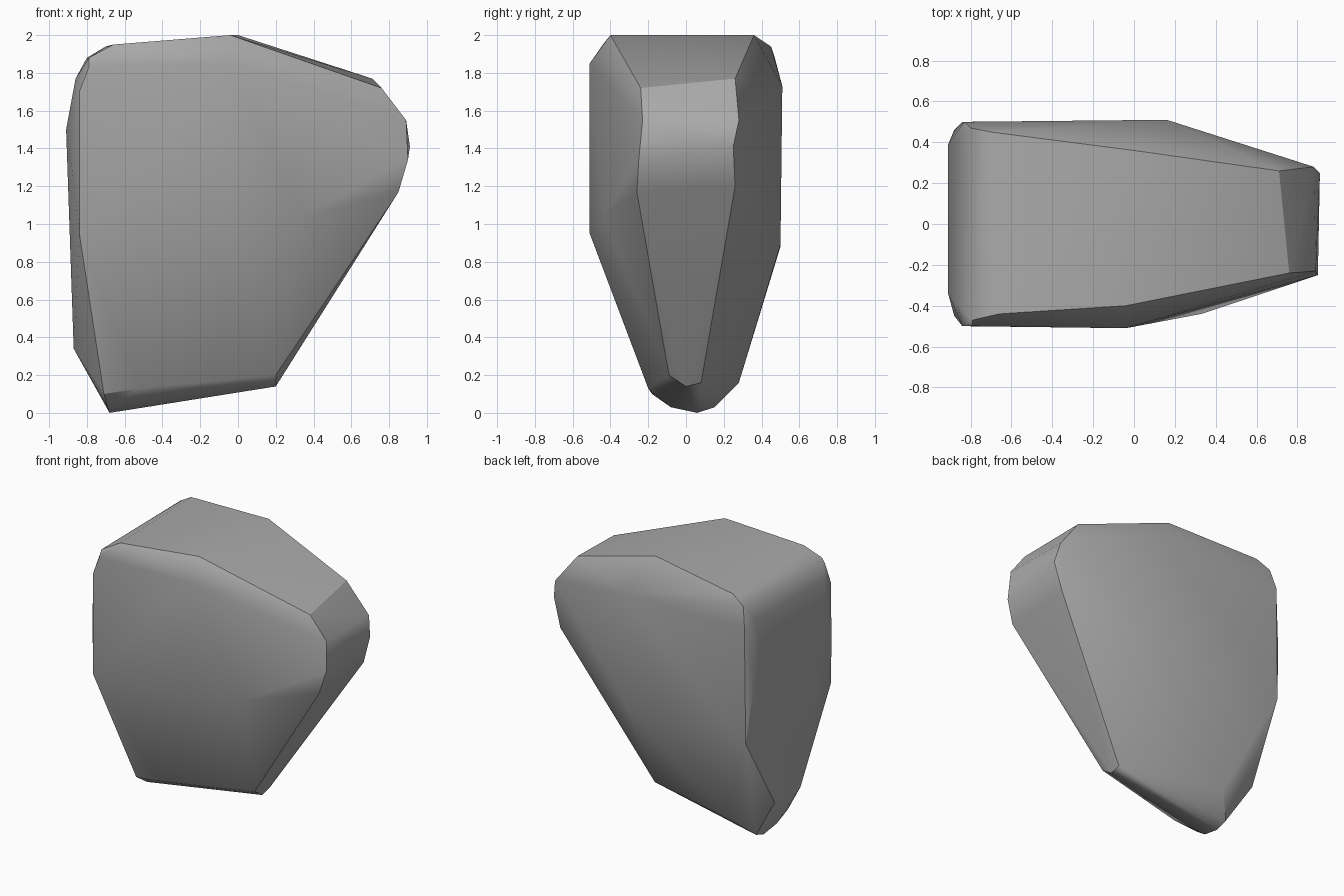
import bpy
import bmesh
import math

# Remove only the default cube
default_cube = bpy.data.objects.get("Cube")
if default_cube:
    bpy.data.objects.remove(default_cube, do_unlink=True)


def make_material(name, colour):
    """One flat colour for viewport and render."""
    material = bpy.data.materials.new(name)
    material.use_nodes = True
    material.diffuse_color = colour
    shader = next(n for n in material.node_tree.nodes if n.type == "BSDF_PRINCIPLED")
    shader.inputs["Base Color"].default_value = colour
    shader.inputs["Roughness"].default_value = 0.8
    return material


def hull_object(name, groups, material):
    """Wrap the chiselled corners of every group in one convex stone skin."""
    bm = bmesh.new()
    for corners in groups:
        for corner in corners:
            bm.verts.new(corner)
    result = bmesh.ops.convex_hull(bm, input=bm.verts[:])
    loose = [v for v in bm.verts if not v.link_faces]
    bmesh.ops.delete(bm, geom=loose, context="VERTS")
    # Merge almost coplanar triangles into clean facets
    bmesh.ops.dissolve_limit(bm, angle_limit=math.radians(1),
                             verts=bm.verts[:], edges=bm.edges[:])
    bmesh.ops.recalc_face_normals(bm, faces=bm.faces[:])
    mesh = bpy.data.meshes.new(name)
    bm.to_mesh(mesh)
    bm.free()
    mesh.materials.append(material)
    rock = bpy.data.objects.new(name, mesh)
    bpy.context.collection.objects.link(rock)
    return rock


# Broad front face, bulging at its middle
front_face = [(-.04, -.51, .95), (-.04, -.51, 1.85), (-.79, -.5, 1.83),
              (-.84, -.5, 1.7), (-.84, -.5, .95), (.33, -.44, 1.04)]

# Broad back face
back_face = [(.13, .5, .89), (.16, .51, 1.73), (-.83, .5, 1.74),
             (-.84, .5, .88), (-.8, .47, 1.88)]

# Flat top sloping down to the narrow end
crown = [(-.04, -.4, 2), (0, .36, 2), (-.66, -.44, 1.95), (-.7, .45, 1.94),
         (-.79, -.47, 1.88), (.76, -.24, 1.72), (.71, .26, 1.77)]

# Blunt narrow end
narrow_end = [(.89, -.23, 1.55), (.9, -.25, 1.34), (.85, -.26, 1.17),
              (.88, .28, 1.55), (.91, .25, 1.41), (.85, .26, 1.2)]

# Tall wide end
wide_end = [(-.91, -.34, 1.5), (-.91, .39, 1.5), (-.86, -.4, 1.77),
            (-.86, .41, 1.77), (-.87, -.1, .34), (-.87, .2, .34),
            (-.88, -.45, 1.3), (-.88, .46, 1.3)]

# Tapered keel at the ground
base = [(-.68, .06, 0), (-.69, -.08, .03), (-.68, .15, .03),
        (-.52, -.2, .13), (-.71, -.18, .1), (-.55, .28, .16),
        (.2, -.09, .2), (.2, 0, .14), (.2, .08, .16)]

stone_grey = make_material("stone grey", (.4, .4, .4, 1))
rock = hull_object("rock", [front_face, back_face, crown, narrow_end, wide_end, base],
                   stone_grey)

# Soft shading inside facets, crisp main ridges
bpy.ops.object.select_all(action="DESELECT")
rock.select_set(True)
bpy.context.view_layer.objects.active = rock
bpy.ops.object.shade_smooth_by_angle(angle=math.radians(32))
weighted = rock.modifiers.new("facet normals", "WEIGHTED_NORMAL")
weighted.keep_sharp = True
